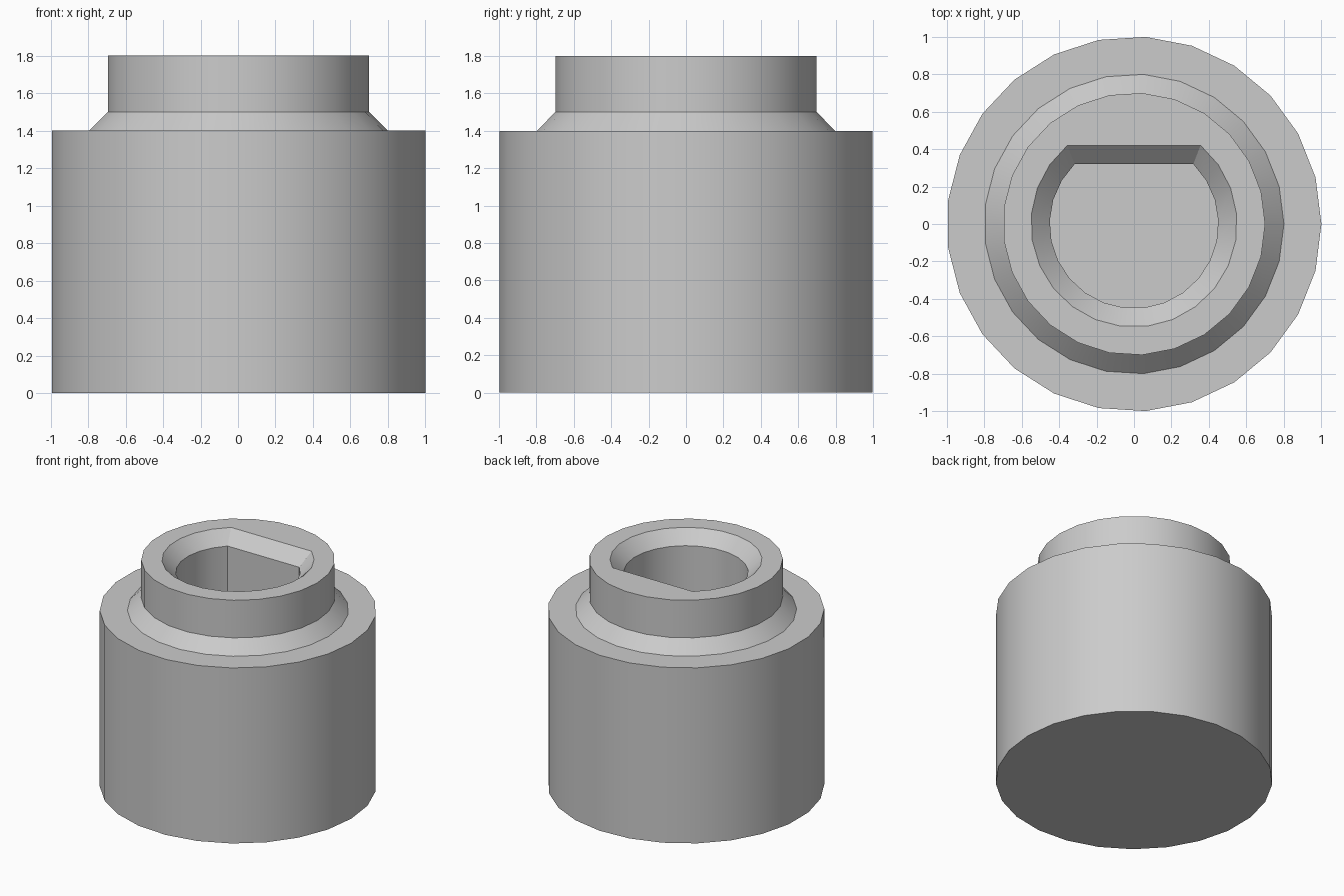
import bpy
import bmesh
from math import cos, sin, pi, asin, radians

cube = bpy.data.objects.get("Cube")
if cube:
    bpy.data.objects.remove(cube)

SIDES = 25
ARC_STEPS = 19

grey = bpy.data.materials.new("light_grey")
grey.use_nodes = True
colour = (0.6, 0.6, 0.6, 1)
grey.diffuse_color = colour
grey.node_tree.nodes["Principled BSDF"].inputs["Base Color"].default_value = colour


def circle(radius):
    return [(radius * cos(2 * pi * i / SIDES), radius * sin(2 * pi * i / SIDES))
            for i in range(SIDES)]


def d_shape(radius, flat_y):
    """Circle cut off by a straight side at y = flat_y."""
    end = asin(flat_y / radius)
    start = -pi - end
    step = (end - start) / ARC_STEPS
    return [(radius * cos(start + i * step), radius * sin(start + i * step))
            for i in range(ARC_STEPS + 1)]


def loft(name, sections):
    """Closed solid through (outline, height) sections, bottom to top."""
    bm = bmesh.new()
    rings = [[bm.verts.new((x, y, z)) for x, y in outline] for outline, z in sections]
    for low, high in zip(rings, rings[1:]):
        n = len(low)
        for i in range(n):
            j = (i + 1) % n
            bm.faces.new((low[i], low[j], high[j], high[i]))
    bm.faces.new(rings[0][::-1])
    bm.faces.new(rings[-1])
    bmesh.ops.recalc_face_normals(bm, faces=bm.faces)
    mesh = bpy.data.meshes.new(name)
    bm.to_mesh(mesh)
    bm.free()
    mesh.materials.append(grey)
    obj = bpy.data.objects.new(name, mesh)
    bpy.context.collection.objects.link(obj)
    return obj


# Knob: wide drum, sloped shoulder and collar
knob = loft("knob_body", [
    (circle(1.0), 0), (circle(1.0), 1.4), (circle(0.8), 1.4),
    (circle(0.7), 1.5), (circle(0.7), 1.8)])

# Blind D-shaped shaft hole with a chamfered mouth
cutter = loft("shaft_hole_cutter", [
    (d_shape(0.45, 0.32), 0.6), (d_shape(0.45, 0.32), 1.7),
    (d_shape(0.55, 0.42), 1.8), (d_shape(0.55, 0.42), 2.0)])
cutter.hide_render = True

cut = knob.modifiers.new("shaft_hole", 'BOOLEAN')
cut.operation = 'DIFFERENCE'
cut.solver = 'EXACT'
cut.object = cutter
bpy.ops.object.select_all(action='DESELECT')
knob.select_set(True)
bpy.context.view_layer.objects.active = knob
bpy.ops.object.modifier_apply(modifier=cut.name)
bpy.data.objects.remove(cutter)

# Round walls smooth, rims and flat sides crisp
bpy.ops.object.shade_smooth_by_angle(angle=radians(25))
